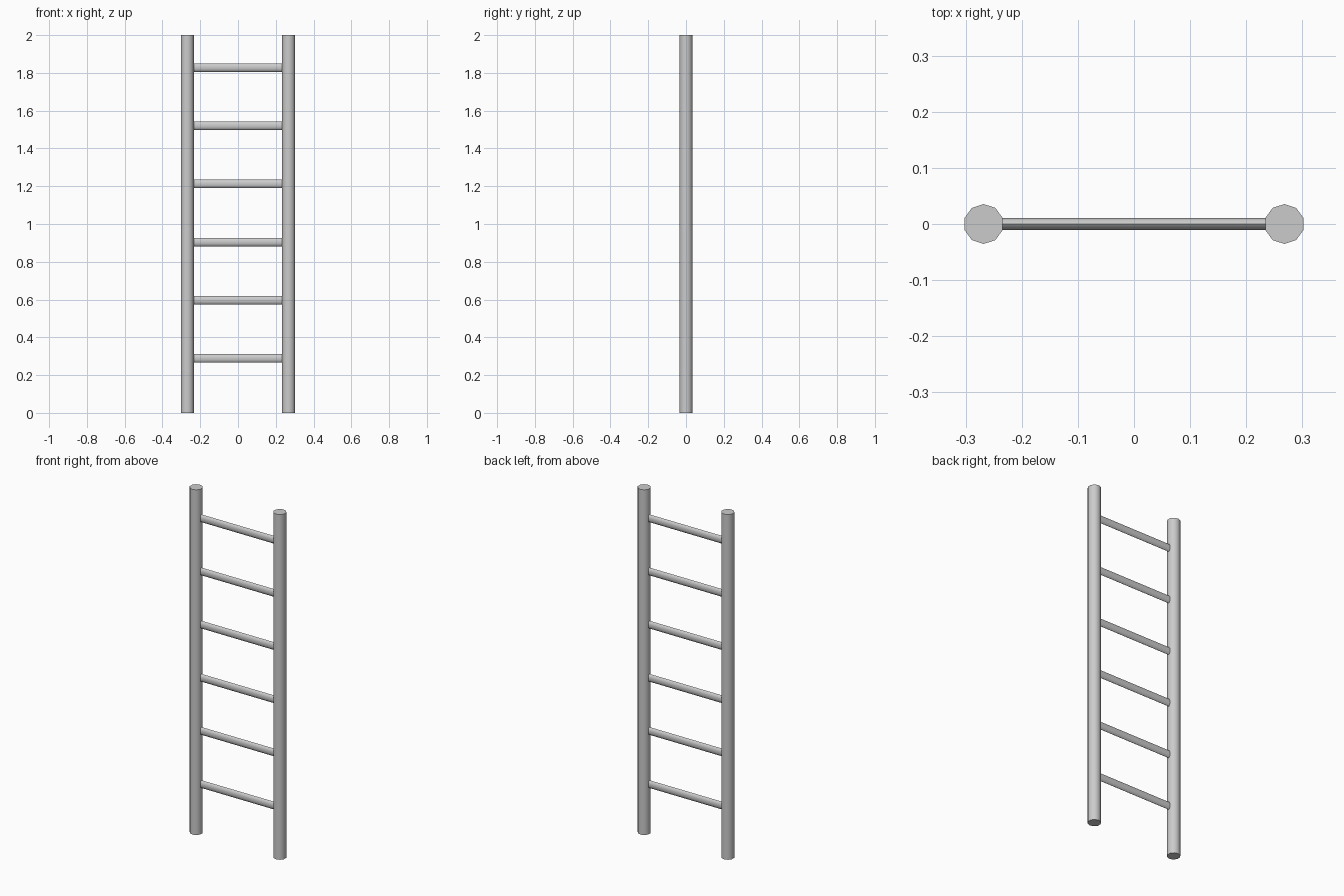
import bpy, math

if "Cube" in bpy.data.objects:
    bpy.data.objects.remove(bpy.data.objects["Cube"])

SIDES = 10
RAIL_X, RAIL_R, HEIGHT = 0.268, 0.0355, 2.0
RUNG_HALF_Z, RUNG_HALF_Y = 0.0225, 0.0112
RUNG_FIRST, RUNG_STEP, RUNG_COUNT = 0.288, 0.308, 6


def cylinder(name, radius, depth, location, rotation=(0, 0, 0), scale=(1, 1, 1)):
    bpy.ops.mesh.primitive_cylinder_add(vertices=SIDES, radius=radius, depth=depth,
                                        location=location, rotation=rotation)
    ob = bpy.context.object
    ob.name = name
    ob.scale = scale
    bpy.ops.object.transform_apply(location=False, rotation=True, scale=True)
    bpy.ops.object.shade_smooth_by_angle(angle=math.radians(50))
    return ob


# Two upright ten-sided rails
for side, x in (("left", -RAIL_X), ("right", RAIL_X)):
    cylinder(f"{side}_rail", RAIL_R, HEIGHT, (x, 0, HEIGHT / 2))

# Flattened rungs, taller than deep, ends buried in the rails
for i in range(RUNG_COUNT):
    cylinder(f"rung_{i + 1}", RUNG_HALF_Z, 2 * (RAIL_X - 0.02),
             (0, 0, RUNG_FIRST + i * RUNG_STEP),
             rotation=(math.pi / 2, 0, math.pi / 2),
             scale=(RUNG_HALF_Y / RUNG_HALF_Z, 1, 1))
